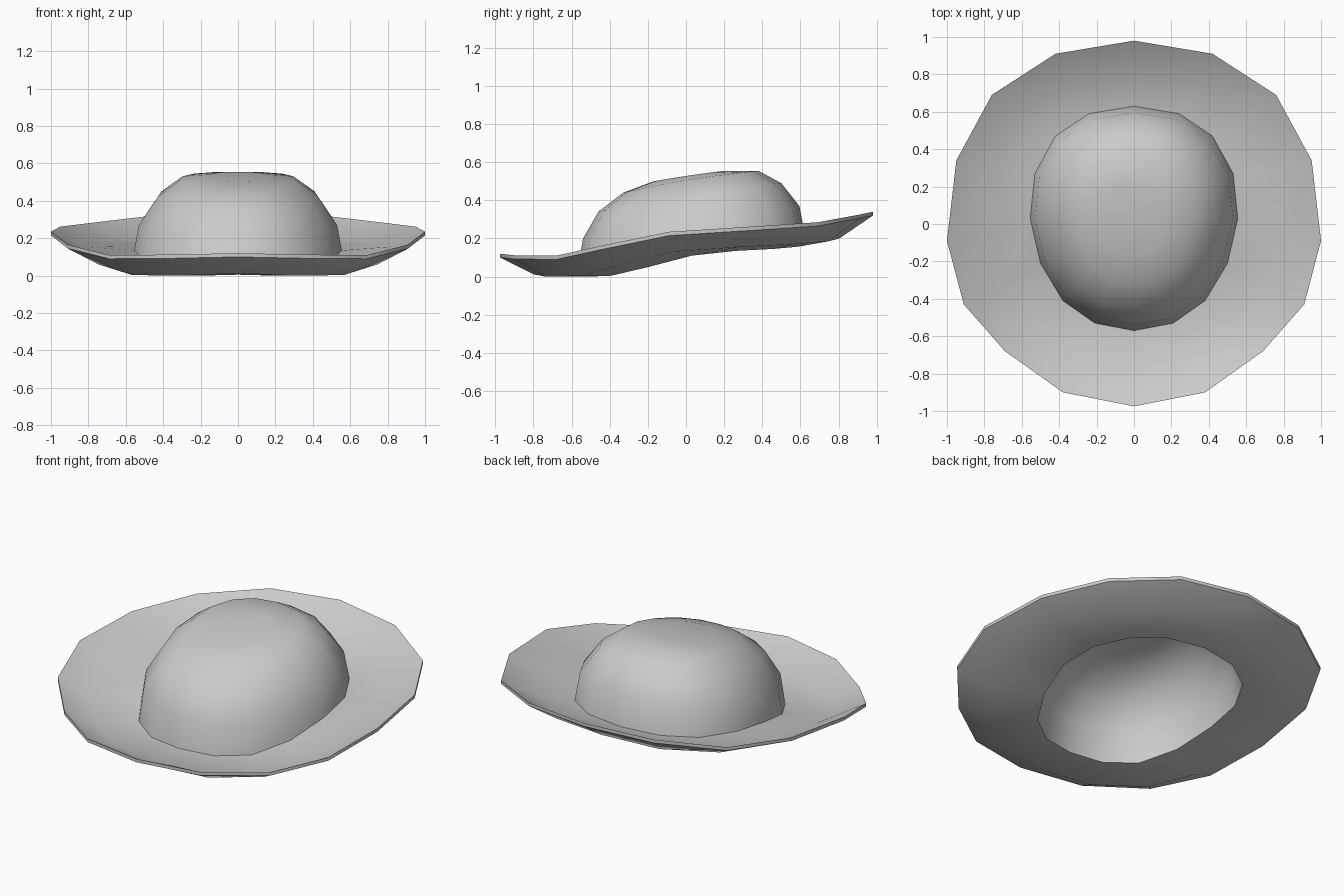
import bpy, bmesh

if "Cube" in bpy.data.objects:
    bpy.data.objects.remove(bpy.data.objects["Cube"])

# Half outlines from back (y+) to front (y-); mirrored to make 16 sides
RIM = [(0, .98, .34), (.42, .91, .325), (.76, .69, .285), (.95, .34, .262), (1, -.09, .235),
       (.91, -.43, .165), (.69, -.68, .11), (.38, -.90, .112), (0, -.975, .12)]
BASE = [(0, .63, .185), (.24, .59, .18), (.42, .47, .17), (.53, .27, .16), (.555, .03, .135),
        (.50, -.21, .075), (.38, -.41, .03), (.21, -.53, .025), (0, -.57, .03)]
MID_Z = [.225, .21, .195, .18, .155, .085, .028, .025, .037]
# Crown rings: front (y, z), side (x, z), back (y, z)
CROWN = [((-.54, .20), (.53, .27), (.595, .37)),
         ((-.46, .34), (.43, .42), (.50, .49)),
         ((-.33, .44), (.31, .51), (.38, .555)),
         ((-.17, .50), (.16, .53), (.20, .555))]
THICK = .025


def full(half):
    return half + [(-x, y, z) for x, y, z in half[-2:0:-1]]


def crown_ring(front, side, back):
    out = []
    for x, y, _ in BASE:
        t = (y + .57) / 1.2
        z = (front[1] * (1 - t) * (1 - 2 * t) + side[1] * 4 * t * (1 - t)
             + back[1] * t * (2 * t - 1))
        out.append((x / .555 * side[0], front[0] + t * (back[0] - front[0]), z))
    return full(out)


def inset(ring, amount, down):
    # Shrink a ring towards its middle and lower it
    cy = (ring[0][1] + ring[8][1]) / 2
    out = []
    for x, y, z in ring:
        r = max((x * x + (y - cy) ** 2) ** .5, .01)
        s = 1 - amount / r
        out.append((x * s, cy + (y - cy) * s, z - down))
    return out


mid = full([(x * .82, y * .82, z) for (x, y, _), z in zip(RIM, MID_Z)])
outer = [full(RIM), mid, full(BASE)] + [crown_ring(*c) for c in CROWN]
offsets = [(0, .02), (0, THICK), (.025, THICK), (.023, .008),
           (.018, .018), (.01, .023), (.003, THICK)]
inner = [inset(r, *o) for r, o in zip(outer, offsets)]

# Hat shell: dished brim and hollow crown, outside and inside skins
bm = bmesh.new()


def skin(rings, tip):
    loops = [[bm.verts.new(p) for p in r] for r in rings]
    for a, b in zip(loops, loops[1:]):
        for i in range(16):
            j = (i + 1) % 16
            bm.faces.new((a[i], a[j], b[j], b[i]))
    top = bm.verts.new(tip)
    for i in range(16):
        bm.faces.new((loops[-1][i], loops[-1][(i + 1) % 16], top))
    return loops[0]


a = skin(outer, (0, .02, .53))
b = skin(inner, (0, .02, .53 - THICK))
for i in range(16):
    j = (i + 1) % 16
    bm.faces.new((a[i], a[j], b[j], b[i]))
bmesh.ops.recalc_face_normals(bm, faces=bm.faces)
mesh = bpy.data.meshes.new("hat")
bm.to_mesh(mesh)
bm.free()
hat = bpy.data.objects.new("hat", mesh)
bpy.context.collection.objects.link(hat)
bpy.context.view_layer.objects.active = hat
hat.select_set(True)
bpy.ops.object.shade_smooth_by_angle(angle=.8)
